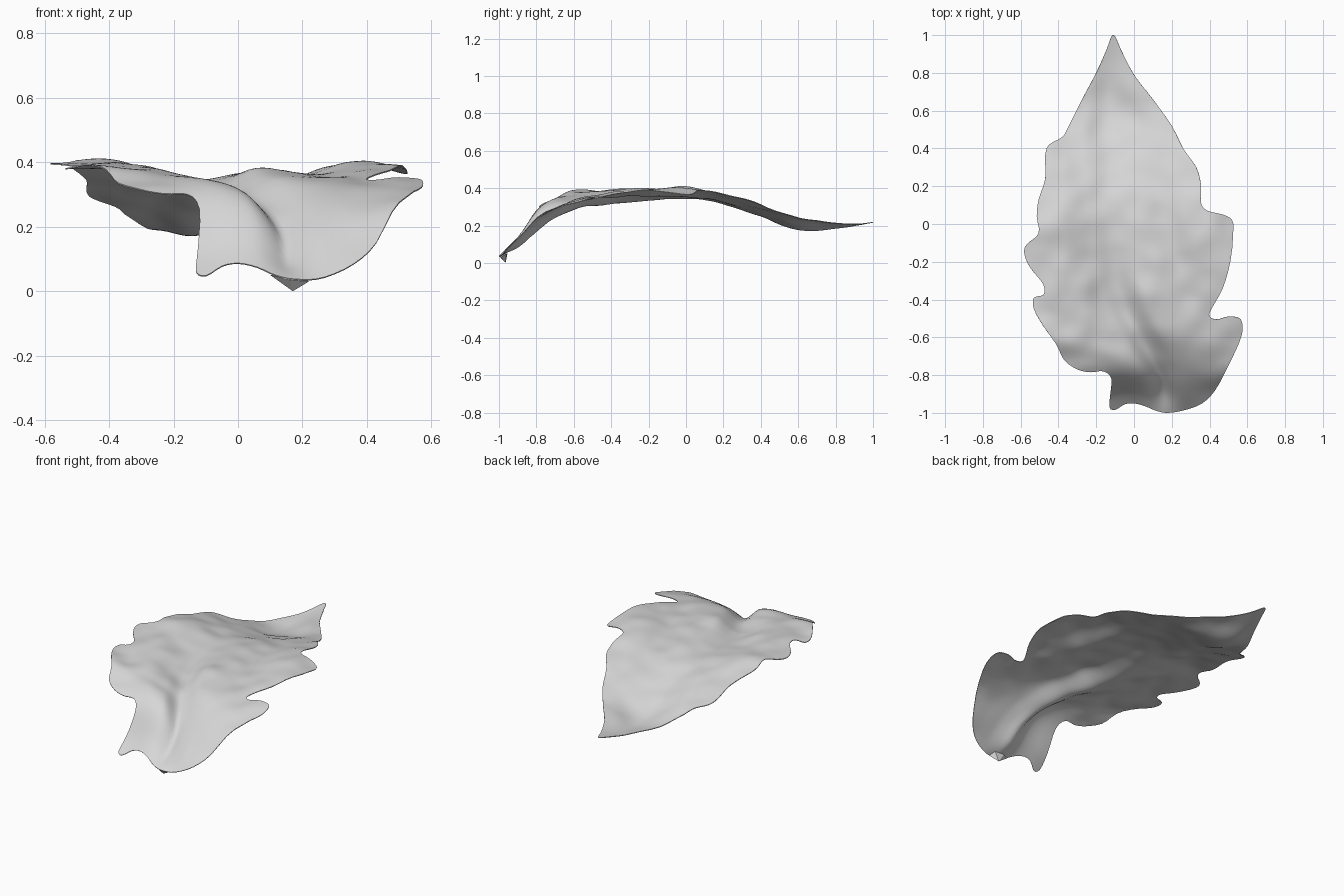
import bpy, bmesh, math
from mathutils import Vector, noise
from mathutils.geometry import delaunay_2d_cdt

cube = bpy.data.objects.get("Cube")
if cube:
    bpy.data.objects.remove(cube, do_unlink=True)

# Material
grey = bpy.data.materials.new("pale grey")
grey.use_nodes = True
COLOUR = (0.68, 0.68, 0.68, 1)
grey.diffuse_color = COLOUR
grey.node_tree.nodes["Principled BSDF"].inputs["Base Color"].default_value = COLOUR

# Lobed leaf edge seen from above, from the tip down one side and back up the other
EDGE = [(-.11, 1), (-.125, .98), (-.147, .92), (-.2, .8), (-.28, .65), (-.35, .51),
        (-.38, .46), (-.45, .42), (-.47, .36), (-.47, .24), (-.505, .13), (-.515, .04),
        (-.505, -.05), (-.57, -.11), (-.58, -.16), (-.55, -.23), (-.48, -.32), (-.48, -.375),
        (-.53, -.39), (-.53, -.45), (-.48, -.54), (-.41, -.64), (-.37, -.72),
        (-.3, -.77), (-.23, -.785), (-.16, -.78), (-.12, -.82), (-.125, -.9),
        (-.13, -.97), (-.1, -.985), (-.05, -.955), (0, -.95), (.06, -.965),
        (.12, -.99), (.18, -1), (.27, -.985), (.36, -.95), (.43, -.88), (.5, -.75),
        (.56, -.62), (.575, -.55), (.56, -.5), (.5, -.49), (.44, -.505), (.4, -.49),
        (.41, -.45), (.47, -.34), (.51, -.2), (.525, -.05), (.52, .02), (.47, .05),
        (.39, .07), (.355, .11), (.355, .2), (.33, .3), (.26, .4), (.2, .52),
        (.1, .66), (0, .79), (-.068, .92), (-.093, .98)]

# For each y station: midrib x, then heights at set distances either side of it
OFFSETS = [-.45, -.25, -.1, 0, .12, .32, .5, .66]
ROWS = {-1: (.16, (.04, .035, .045, .04, .03, .06, .06, .06)),
        -.9: (.155, (.12, .13, .135, .095, .13, .13, .13, .13)),
        -.8: (.14, (.29, .28, .26, .19, .22, .24, .25, .25)),
        -.7: (.09, (.345, .345, .325, .25, .28, .295, .30, .30)),
        -.6: (.04, (.395, .36, .335, .285, .33, .335, .325, .31)),
        -.45: (-.04, (.38, .385, .345, .315, .37, .35, .36, .365)),
        -.2: (-.10, (.395, .395, .355, .33, .375, .365, .395, .385)),
        0: (-.13, (.395, .405, .365, .345, .365, .365, .40, .37)),
        .2: (-.15, (.37, .355, .34, .32, .325, .335, .375, .39)),
        .4: (-.16, (.31, .29, .275, .25, .26, .29, .325, .34)),
        .6: (-.15, (.235, .225, .20, .182, .205, .25, .27, .28)),
        .75: (-.14, (.22, .21, .195, .178, .215, .24, .25, .25)),
        .88: (-.125, (.22, .215, .205, .198, .215, .225, .23, .23)),
        1: (-.11, (.22, .22, .22, .22, .22, .22, .22, .22))}
YS = list(ROWS)


def smooth_value(xs, vs, x):
    """Cubic interpolation through unevenly spaced stations."""
    x = min(max(x, xs[0]), xs[-1])
    n = len(xs)
    i = max(j for j in range(n - 1) if j == 0 or xs[j] <= x)

    def slope(j):
        a, b = max(j - 1, 0), min(j + 1, n - 1)
        return (vs[b] - vs[a]) / (xs[b] - xs[a])
    h = xs[i + 1] - xs[i]
    t = (x - xs[i]) / h
    return ((2 * t**3 - 3 * t**2 + 1) * vs[i] + (t**3 - 2 * t**2 + t) * h * slope(i)
            + (3 * t**2 - 2 * t**3) * vs[i + 1] + (t**3 - t**2) * h * slope(i + 1))


def height(x, y):
    u = x - smooth_value(YS, [ROWS[k][0] for k in YS], y)
    z = smooth_value(YS, [smooth_value(OFFSETS, ROWS[k][1], u) for k in YS], y)
    # tight fold along the midrib near the stalk
    z -= .02 * math.exp(-(u / .03)**2 - ((y + .82) / .1)**2)
    # gentle crumple, calmer towards the two ends
    return z + .012 * (1 - y**4) * noise.noise(Vector((x * 8, y * 8, .3)))


# Smooth the edge into a closed spline
count = len(EDGE)
outline = []
for i in range(count):
    p0, p1, p2, p3 = (Vector(EDGE[(i + k) % count]) for k in (-1, 0, 1, 2))
    for t in (0, 1 / 3, 2 / 3):
        outline.append(.5 * (2 * p1 + (p2 - p0) * t + (2 * p0 - 5 * p1 + 4 * p2 - p3) * t**2
                             + (3 * p1 - p0 - 3 * p2 + p3) * t**3))

# Fill the outline with an even triangle lattice
STEP = .02
points = list(outline)
for r in range(int(2 / STEP)):
    for c in range(int(1.2 / STEP)):
        p = Vector((-.6 + (c + .5 * (r % 2)) * STEP, -1 + r * STEP))
        if min((p - q).length for q in outline) > .01:
            points.append(p)
flat, _, tris, *_ = delaunay_2d_cdt(points, [], [list(range(len(outline)))], 1, 1e-5)


def add_object(name, bm):
    mesh = bpy.data.meshes.new(name)
    bm.to_mesh(mesh)
    bm.free()
    mesh.materials.append(grey)
    ob = bpy.data.objects.new(name, mesh)
    bpy.context.collection.objects.link(ob)
    bpy.ops.object.select_all(action='DESELECT')
    ob.select_set(True)
    bpy.context.view_layer.objects.active = ob
    return ob


# Leaf blade
bm = bmesh.new()
verts = [bm.verts.new((p.x, p.y, height(p.x, p.y))) for p in flat]
for tri in tris:
    bm.faces.new([verts[i] for i in tri])
bmesh.ops.delete(bm, geom=[v for v in bm.verts if not v.link_faces], context='VERTS')
for f in bm.faces:
    f.normal_update()
    if f.normal.z < 0:
        f.normal_flip()
blade = add_object("leaf_blade", bm)
thick = blade.modifiers.new("thickness", 'SOLIDIFY')
thick.thickness = .004
thick.offset = -1
bpy.ops.object.modifier_apply(modifier=thick.name)
bpy.ops.object.shade_smooth_by_angle(angle=math.radians(50))

# Stalk stub: a small pointed tuck folded under the base edge
bm = bmesh.new()
rim = [bm.verts.new(co) for co in ((.10, -.975, .05), (.16, -.997, .035), (.22, -.99, .03),
                                   (.20, -.96, .05), (.14, -.955, .05))]
point = bm.verts.new((.17, -.965, 0))
bm.faces.new(rim)
for a, b in zip(rim, rim[1:] + rim[:1]):
    bm.faces.new((b, a, point))
bmesh.ops.recalc_face_normals(bm, faces=bm.faces)
add_object("leaf_stalk", bm)
